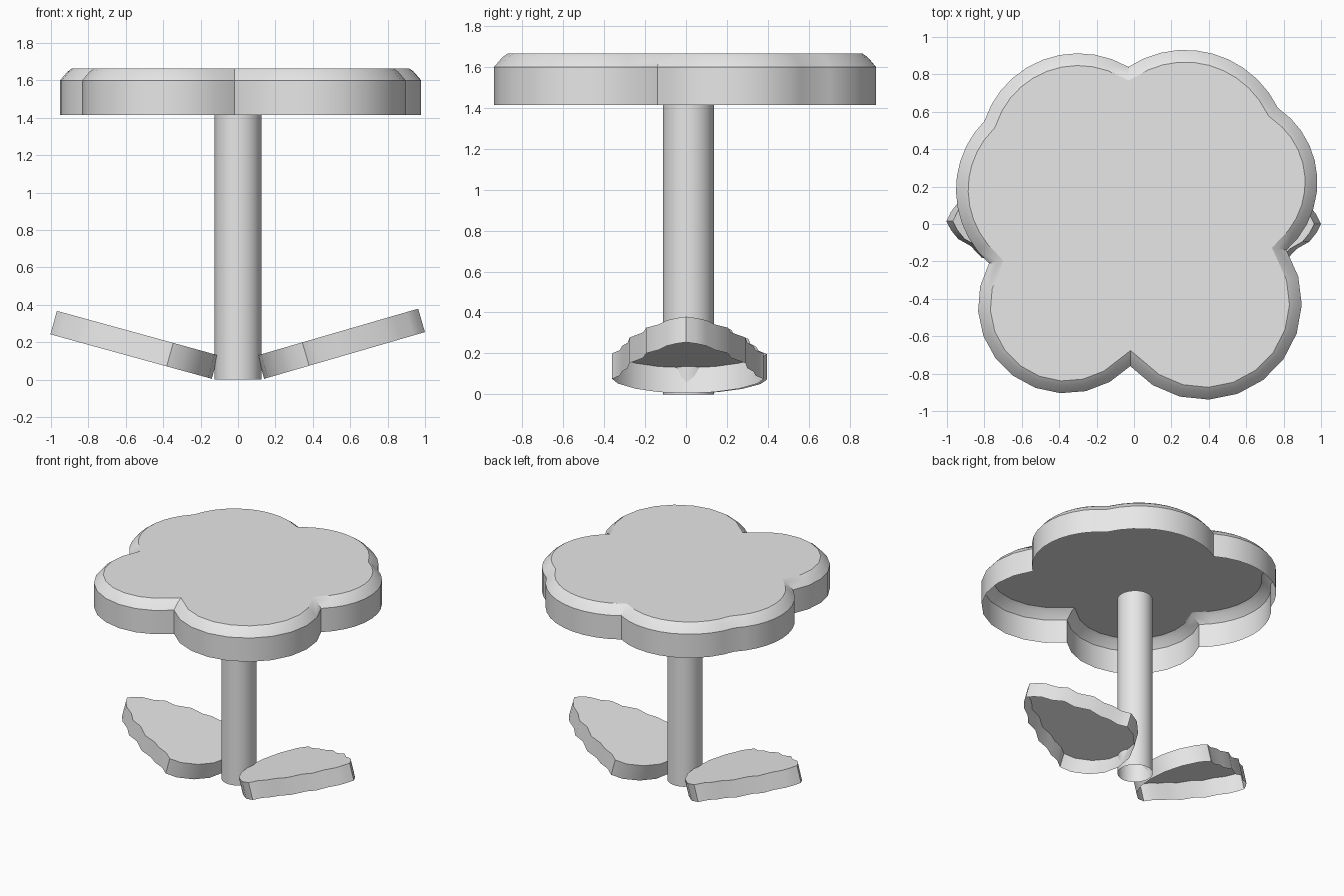
import bpy
import math
from mathutils import Matrix, Vector

if "Cube" in bpy.data.objects:
    bpy.data.objects.remove(bpy.data.objects["Cube"], do_unlink=True)

GREY = (0.8, 0.8, 0.8, 1.0)
grey = bpy.data.materials.new("plain_grey")
grey.use_nodes = True
grey.diffuse_color = GREY
for node in grey.node_tree.nodes:
    if node.type == "BSDF_PRINCIPLED":
        node.inputs["Base Color"].default_value = GREY


def inset(outline, distance):
    """Move a counter-clockwise outline inwards with mitred corners."""
    result = []
    count = len(outline)
    for i, point in enumerate(outline):
        before = (point - outline[i - 1]).normalized()
        after = (outline[(i + 1) % count] - point).normalized()
        normal_a = Vector((-before.y, before.x))
        normal_b = Vector((-after.y, after.x))
        middle = (normal_a + normal_b).normalized()
        result.append(point + middle * distance / max(middle.dot(normal_a), 0.6))
    return result


def shell(name, outline, levels, matrix):
    """Wall through (inset, height) levels, closed on top and open below."""
    count = len(outline)
    verts, faces = [], []
    for distance, height in levels:
        verts += [matrix @ Vector((p.x, p.y, height)) for p in inset(outline, distance)]
    for level in range(len(levels) - 1):
        low = level * count
        for i in range(count):
            j = (i + 1) % count
            faces.append((low + i, low + j, low + count + j, low + count + i))
    top = len(verts) - count
    faces.append(tuple(range(top, top + count)))

    mesh = bpy.data.meshes.new(name)
    mesh.from_pydata(verts, [], faces)
    if matrix.determinant() < 0:
        mesh.flip_normals()
    mesh.materials.append(grey)
    obj = bpy.data.objects.new(name, mesh)
    bpy.context.collection.objects.link(obj)
    bpy.ops.object.select_all(action="DESELECT")
    obj.select_set(True)
    bpy.context.view_layer.objects.active = obj
    bpy.ops.object.shade_smooth_by_angle(angle=math.radians(40))
    mesh.polygons[len(mesh.polygons) - 1].use_smooth = False
    return obj


def lobe(centre, start, end, steps):
    """Arc around centre from start to just before end."""
    a, b = start - centre, end - centre
    angle_a = math.atan2(a.y, a.x)
    sweep = (math.atan2(b.y, b.x) - angle_a) % math.tau
    points = []
    for i in range(steps):
        t = i / steps
        radius = a.length + (b.length - a.length) * t
        angle = angle_a + sweep * t
        points.append(centre + Vector((math.cos(angle), math.sin(angle))) * radius)
    return points


# Flower-shaped top: lobe centres with the notch where each lobe begins
lobes = [
    ((0.5, 0.23), (0.815, -0.14)),
    ((0.27, 0.38), (0.77, 0.62)),
    ((-0.31, 0.38), (-0.03, 0.84)),
    ((-0.43, 0.2), (-0.8, 0.55)),
    ((-0.37, -0.43), (-0.775, -0.21)),
    ((0.38, -0.415), (-0.02, -0.76)),
]
petals = []
for i, (centre, notch) in enumerate(lobes):
    following = lobes[(i + 1) % len(lobes)][1]
    petals += lobe(Vector(centre), Vector(notch), Vector(following), 10)
shell("flower_top", petals,
      [(0, 0), (0, 0.185), (0.04, 0.232), (0.065, 0.25)],
      Matrix.Translation((0, 0, 1.415)))

# Round stem
sides = 24
circle = [Vector((math.cos(math.tau * i / sides), math.sin(math.tau * i / sides))) * 0.125
          for i in range(sides)]
shell("stem", circle, [(0, 0), (0, 1.42)], Matrix.Translation((0, 0.012, 0)))

# Serrated leaves: one edge from base to tip, mirrored for the other edge
edge = [(0.02, 0.14), (0.08, 0.26), (0.17, 0.35), (0.25, 0.38), (0.31, 0.34),
        (0.38, 0.33), (0.44, 0.3), (0.53, 0.29), (0.62, 0.22), (0.7, 0.205),
        (0.76, 0.14), (0.83, 0.1), (0.87, 0.05)]
leaf = [Vector((0, 0))]
leaf += [Vector((s, -w * 0.95)) for s, w in edge]
leaf.append(Vector((0.895, 0)))
leaf += [Vector((s, w)) for s, w in reversed(edge)]
for name, side, tilt, shift in (("left_leaf", 1, 16.2, 0), ("right_leaf", -1, 15.4, 0.015)):
    placement = (Matrix.Scale(side, 4, (1, 0, 0))
                 @ Matrix.Translation((0.14, shift, 0.005))
                 @ Matrix.Rotation(math.radians(-tilt), 4, "Y"))
    shell(name, leaf, [(0, 0), (0, 0.13)], placement)
